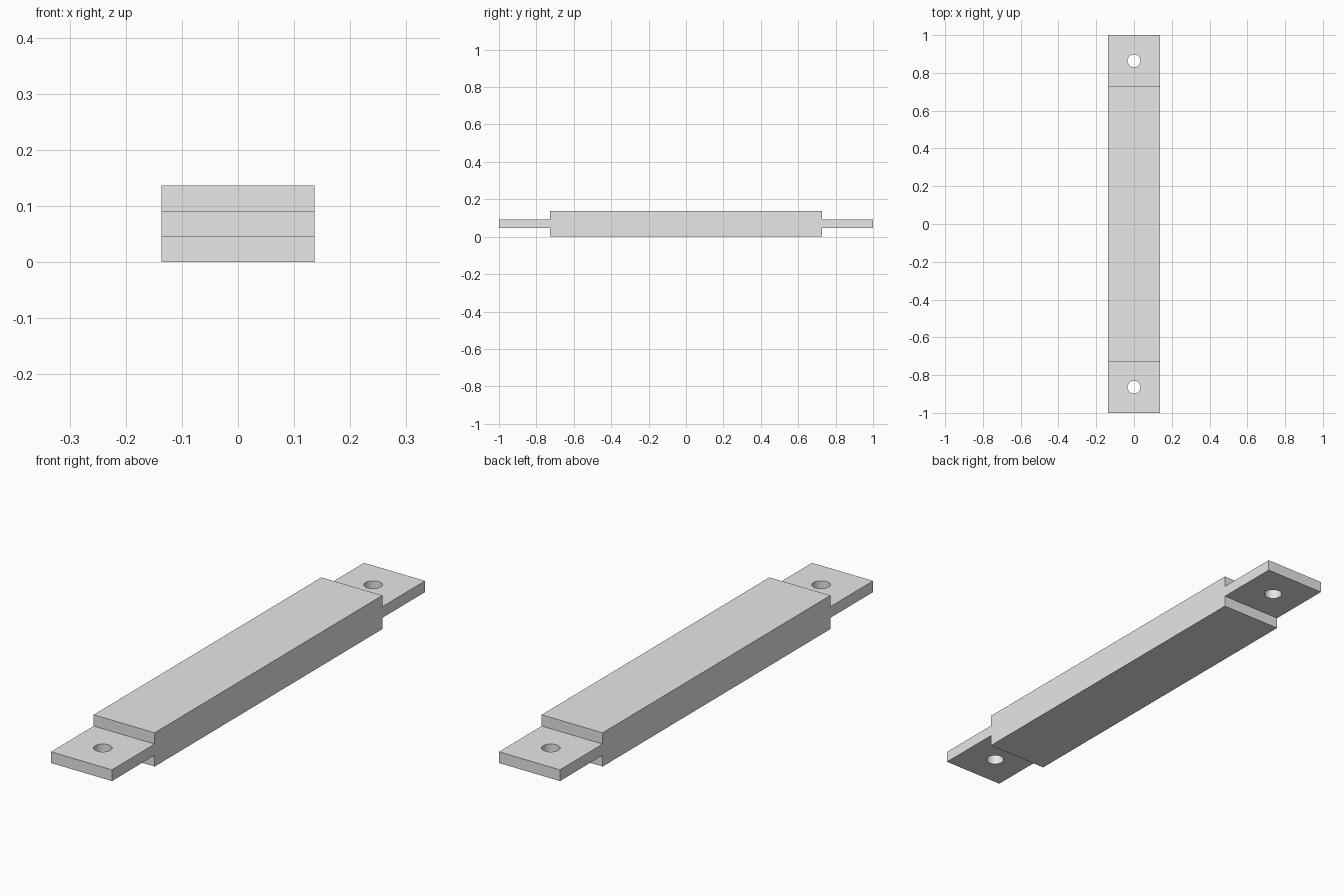
import bpy
import bmesh
import math

UNIT = 1 / 11            # bar is 22 units long
HALF_WIDTH = 1.5 * UNIT
HEIGHT = 1.5 * UNIT
BODY_END = 8 * UNIT
TAB_LOW, TAB_HIGH = 0.5 * UNIT, 1.0 * UNIT
HOLE_Y = 9.5 * UNIT
HOLE_RADIUS = 0.375 * UNIT

cube = bpy.data.objects.get("Cube")
if cube:
    bpy.data.objects.remove(cube, do_unlink=True)

grey = bpy.data.materials.new("light grey")
grey.use_nodes = True
colour = (0.8, 0.8, 0.8, 1)
grey.diffuse_color = colour
grey.node_tree.nodes["Principled BSDF"].inputs["Base Color"].default_value = colour


def add_object(name, bm):
    bmesh.ops.recalc_face_normals(bm, faces=bm.faces)
    mesh = bpy.data.meshes.new(name)
    bm.to_mesh(mesh)
    bm.free()
    mesh.materials.append(grey)
    obj = bpy.data.objects.new(name, mesh)
    bpy.context.collection.objects.link(obj)
    return obj


# Bar: stepped side profile extruded across the width
half = [(BODY_END, 0), (BODY_END, TAB_LOW), (1, TAB_LOW),
        (1, TAB_HIGH), (BODY_END, TAB_HIGH), (BODY_END, HEIGHT)]
profile = half + [(-y, z) for y, z in reversed(half)]
bm = bmesh.new()
side = bm.faces.new([bm.verts.new((-HALF_WIDTH, y, z)) for y, z in profile])
extruded = bmesh.ops.extrude_face_region(bm, geom=[side], use_keep_orig=True)
new_verts = [g for g in extruded["geom"] if isinstance(g, bmesh.types.BMVert)]
bmesh.ops.translate(bm, verts=new_verts, vec=(2 * HALF_WIDTH, 0, 0))
bar = add_object("bar", bm)

# Bolt hole through each end tab
for label, sign in (("front", -1), ("back", 1)):
    bm = bmesh.new()
    bmesh.ops.create_cone(bm, cap_ends=True, segments=48, radius1=HOLE_RADIUS,
                          radius2=HOLE_RADIUS, depth=2 * HEIGHT)
    bmesh.ops.translate(bm, verts=bm.verts, vec=(0, sign * HOLE_Y, HEIGHT / 2))
    cutter = add_object(label + "_hole_cutter", bm)
    cutter.hide_render = True
    cutter.hide_viewport = True
    cutter.display_type = 'WIRE'
    cut = bar.modifiers.new(label + " hole", 'BOOLEAN')
    cut.operation = 'DIFFERENCE'
    cut.solver = 'EXACT'
    cut.object = cutter

# Apply the cuts, drop the cutters, then smooth only the hole walls
bpy.context.view_layer.objects.active = bar
bar.select_set(True)
for modifier in list(bar.modifiers):
    cutter = modifier.object
    bpy.ops.object.modifier_apply(modifier=modifier.name)
    bpy.data.objects.remove(cutter, do_unlink=True)
bpy.ops.object.shade_smooth_by_angle(angle=math.radians(30))
